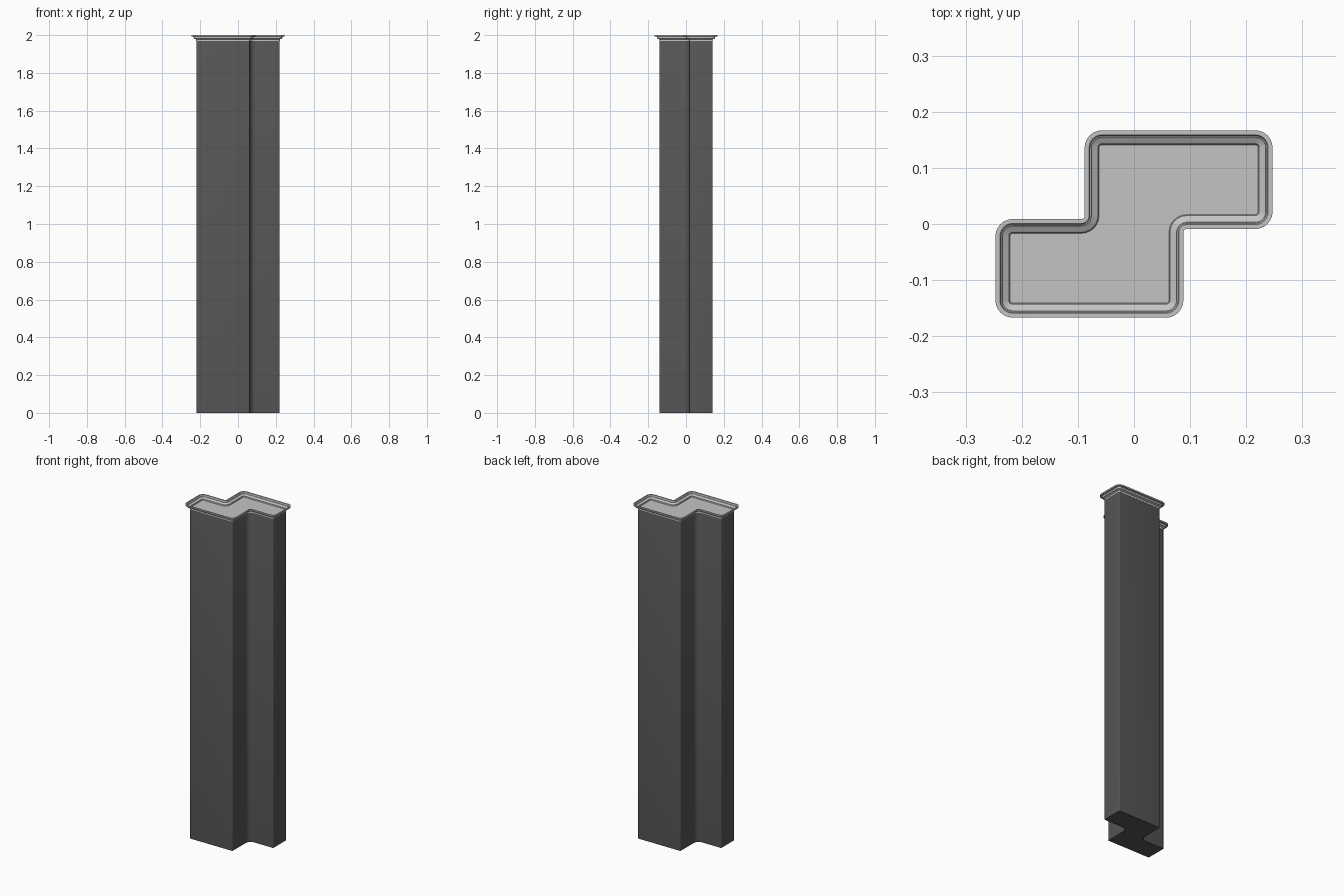
import bpy, bmesh, math
from mathutils import Vector

if "Cube" in bpy.data.objects:
    bpy.data.objects.remove(bpy.data.objects["Cube"])

# Outer rim outline (counter-clockwise S-shape); second half is the first rotated 180 degrees
half = [(-0.247, -0.167), (0.088, -0.167), (0.088, -0.009), (0.247, -0.009)]
OUT = [Vector(p) for p in half] + [Vector((-x, -y)) for x, y in half]
SEG = 6


def outline(d):
    """Outline inset by d, with rounded corners that follow a true offset."""
    pts, n = [], len(OUT)
    for i, p in enumerate(OUT):
        a = (p - OUT[i - 1]).normalized()
        b = (OUT[(i + 1) % n] - p).normalized()
        convex = a.x * b.y - a.y * b.x > 0
        r = 0.031 - d if convex else 0.006 + d
        q = p + d * (Vector((-a.y, a.x)) + Vector((-b.y, b.x)))
        c = q + r * (b - a)
        for k in range(SEG + 1):
            t = math.pi / 2 * k / SEG
            pts.append(c + r * (a * math.sin(t) - b * math.cos(t)))
    return pts


def material(name, v):
    m = bpy.data.materials.new(name)
    m.diffuse_color = (v, v, v, 1)
    m.use_nodes = True
    m.node_tree.nodes["Principled BSDF"].inputs["Base Color"].default_value = m.diffuse_color
    return m


def loft(name, profile, mat):
    """Skin the outline along (inset, height) pairs and cap both ends."""
    bm = bmesh.new()
    rings = [[bm.verts.new((p.x, p.y, z)) for p in outline(d)] for d, z in profile]
    n = len(rings[0])
    for lo, hi in zip(rings, rings[1:]):
        for i in range(n):
            j = (i + 1) % n
            bm.faces.new((lo[i], lo[j], hi[j], hi[i]))
    bm.faces.new(rings[0][::-1])
    bm.faces.new(rings[-1])
    me = bpy.data.meshes.new(name)
    bm.to_mesh(me)
    bm.free()
    me.materials.append(mat)
    ob = bpy.data.objects.new(name, me)
    bpy.context.collection.objects.link(ob)
    bpy.context.view_layer.objects.active = ob
    ob.select_set(True)
    bpy.ops.object.shade_smooth_by_angle(angle=math.radians(35))
    ob.select_set(False)
    return ob


dark = material("dark grey", 0.09)
light = material("light grey", 0.55)

# Tall body
loft("body", [(0.026, 0), (0.026, 1.967), (0.029, 1.973)], dark)

# Recessed lid with stepped rim: underside, flange, then down to the panel
loft("lid", [(0.0258, 1.968), (0.0258, 1.977), (0.022, 1.98), (0.013, 1.981),
             (0.012, 1.992), (0, 1.992), (0, 2.0), (0.008, 2.0),
             (0.010, 1.992), (0.014, 1.988), (0.020, 1.986), (0.024, 1.983),
             (0.0255, 1.976)], light)
